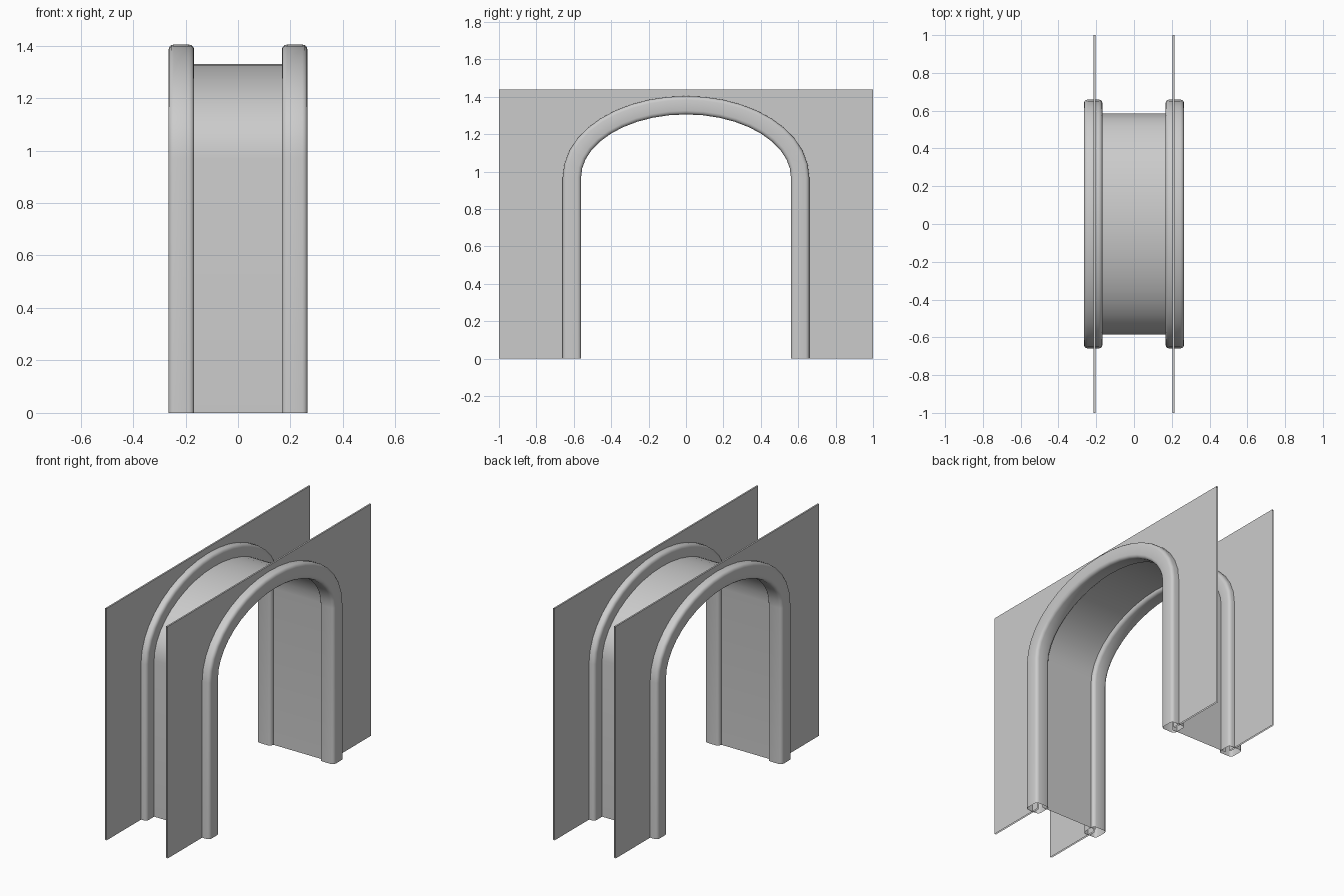
import bpy, math
from mathutils import Vector

cube = bpy.data.objects.get("Cube")
if cube:
    bpy.data.objects.remove(cube)

SPRING, HALF_SPAN, RISE = 0.97, 0.61, 0.385   # arch centre line
SEGMENTS = 20

grey = bpy.data.materials.new("light_grey")
grey.use_nodes = True
colour = (0.6, 0.6, 0.6, 1)
grey.diffuse_color = colour
grey.node_tree.nodes["Principled BSDF"].inputs["Base Color"].default_value = colour


def arch_path():
    """Centre line points (y, z) with outward normals, from one foot to the other."""
    path = [(Vector((-HALF_SPAN, 0)), Vector((-1, 0)))]
    for i in range(SEGMENTS + 1):
        a = math.pi * (1 - i / SEGMENTS)
        c, s = math.cos(a), math.sin(a)
        point = Vector((HALF_SPAN * c, SPRING + RISE * s))
        path.append((point, Vector((RISE * c, HALF_SPAN * s)).normalized()))
    path.append((Vector((HALF_SPAN, 0)), Vector((1, 0))))
    return path


def make_object(name, verts, faces, smooth=True):
    mesh = bpy.data.meshes.new(name)
    mesh.from_pydata(verts, [], faces)
    mesh.materials.append(grey)
    obj = bpy.data.objects.new(name, mesh)
    bpy.context.collection.objects.link(obj)
    if smooth:
        bpy.ops.object.select_all(action='DESELECT')
        obj.select_set(True)
        bpy.context.view_layer.objects.active = obj
        bpy.ops.object.shade_smooth_by_angle(angle=math.radians(50))
    return obj


def sweep(name, profile, closed):
    """Sweep a profile of (x, outward offset) points along the arch."""
    verts, faces, n = [], [], len(profile)
    path = arch_path()
    for p, normal in path:
        for x, offset in profile:
            q = p + normal * offset
            verts.append((x, q.x, q.y))
    for i in range(len(path) - 1):
        for j in range(n if closed else n - 1):
            k = (j + 1) % n
            faces.append((i * n + j, i * n + k, (i + 1) * n + k, (i + 1) * n + j))
    return make_object(name, verts, faces)


def rounded_square(cx, half, radius, steps=3):
    points = []
    for corner in range(4):
        mid = math.pi / 4 + corner * math.pi / 2
        ox = math.copysign(half - radius, math.cos(mid))
        oy = math.copysign(half - radius, math.sin(mid))
        for i in range(steps + 1):
            a = (corner + i / steps) * math.pi / 2
            points.append((cx + ox + radius * math.cos(a), oy + radius * math.sin(a)))
    return points


def wall(name, cx, thick=0.01, height=1.44):
    """Two sheets with the arch cut out, joined by a strip along the top."""
    outline = [(1, 0), (1, height), (-1, height), (-1, 0)]
    outline += [tuple(p) for p, _ in arch_path()]
    n = len(outline)
    verts = [(cx + side * thick / 2, y, z) for side in (1, -1) for y, z in outline]
    faces = [tuple(range(n)), tuple(reversed(range(n, 2 * n))), (1, n + 1, n + 2, 2)]
    make_object(name, verts, faces, smooth=False)


# Walls and rounded arch trims, open at the feet
for label, side in (("left", 1), ("right", -1)):
    wall(label + "_wall", side * 0.21)
    sweep(label + "_arch_trim", rounded_square(side * 0.216, 0.049, 0.02), True)

# Vaulted lining of the passage
sweep("passage_lining", [(-0.2, -0.025), (0.2, -0.025)], False)
